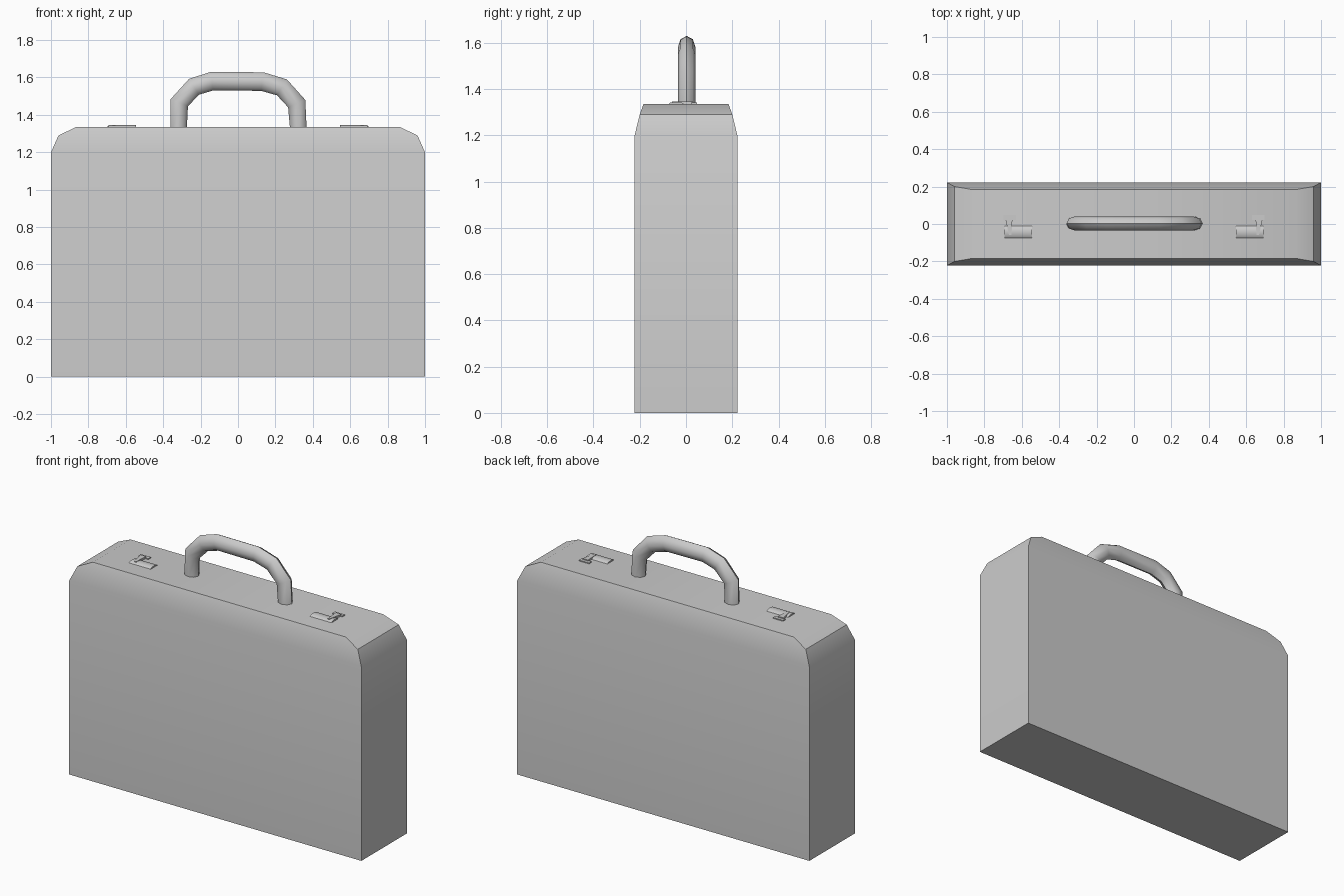
import bpy, bmesh, math
from mathutils import Vector

cube = bpy.data.objects.get("Cube")
if cube:
    bpy.data.objects.remove(cube, do_unlink=True)

grey = bpy.data.materials.new("plain_grey")
grey.use_nodes = True
colour = (0.6, 0.6, 0.6, 1)
grey.diffuse_color = colour
grey.node_tree.nodes["Principled BSDF"].inputs["Base Color"].default_value = colour

TOP = 1.335


def finish(name, bm, angle=30):
    """Turn a bmesh into a named grey object with smooth shading and sharp edges."""
    bmesh.ops.recalc_face_normals(bm, faces=bm.faces)
    mesh = bpy.data.meshes.new(name)
    bm.to_mesh(mesh)
    bm.free()
    mesh.materials.append(grey)
    obj = bpy.data.objects.new(name, mesh)
    bpy.context.collection.objects.link(obj)
    bpy.ops.object.select_all(action='DESELECT')
    obj.select_set(True)
    bpy.context.view_layer.objects.active = obj
    bpy.ops.object.shade_smooth_by_angle(angle=math.radians(angle))
    return obj


def loft(bm, rings):
    """Skin a list of equal vertex rings and cap both ends."""
    rings = [[bm.verts.new(p) for p in ring] for ring in rings]
    for a, b in zip(rings, rings[1:]):
        for i in range(len(a)):
            j = (i + 1) % len(a)
            bm.faces.new((a[i], a[j], b[j], b[i]))
    bm.faces.new(rings[0])
    bm.faces.new(rings[-1])


# Case: rectangular sections stacked upwards, drawn in at the shoulders
sections = [(1, 0.222, 0), (1, 0.222, 1.2), (0.96, 0.2, 1.29), (0.865, 0.184, TOP)]
bm = bmesh.new()
loft(bm, [[(-x, -y, z), (x, -y, z), (x, y, z), (-x, y, z)] for x, y, z in sections])
finish("case", bm)

# Handle: octagonal tube swept along an arch, slimmer in depth at the top
path = [(-0.318, 1.32), (-0.314, 1.465), (-0.235, 1.55), (-0.14, 1.58),
        (0.13, 1.578), (0.235, 1.547), (0.314, 1.46), (0.323, 1.32)]
points = [Vector((x, 0.003, z)) for x, z in path]
rings = []
for i, p in enumerate(points):
    before = (p - points[max(i - 1, 0)]).normalized()
    after = (points[min(i + 1, len(points) - 1)] - p).normalized()
    along = (before + after).normalized()
    across = Vector((along.z, 0, -along.x))
    reach = 0.044 if i in (0, len(points) - 1) else 0.05
    ring = []
    for k in range(8):
        a = math.tau * k / 8
        ring.append(p + across * reach * math.cos(a) + Vector((0, 0.038 * math.sin(a), 0)))
    rings.append(ring)
bm = bmesh.new()
loft(bm, rings)
finish("handle", bm, 50)

# Latches: domed plate, tapering lever and catch, mirrored to the other side
for side, label in ((-1, "right"), (1, "left")):
    bm = bmesh.new()
    dome = [(-0.075, 0), (-0.068, 0.006), (-0.043, 0.01), (-0.017, 0.006), (-0.01, 0)]
    loft(bm, [[(side * x, y, TOP + z) for y, z in dome] for x in (0.545, 0.693)])
    finish(label + "_latch_plate", bm, 40)

    bm = bmesh.new()
    outline = [(0.655, -0.06), (0.668, -0.06), (0.688, 0.03), (0.65, 0.03)]
    loft(bm, [[(side * x, y, z) for x, y in outline] for z in (TOP - 0.003, TOP + 0.012)])
    finish(label + "_latch_lever", bm)

    bm = bmesh.new()
    outline = [(0.63, 0.022), (0.698, 0.022), (0.698, 0.048), (0.63, 0.048)]
    loft(bm, [[(side * x, y, z) for x, y in outline] for z in (TOP - 0.003, TOP + 0.006)])
    finish(label + "_latch_catch", bm)
